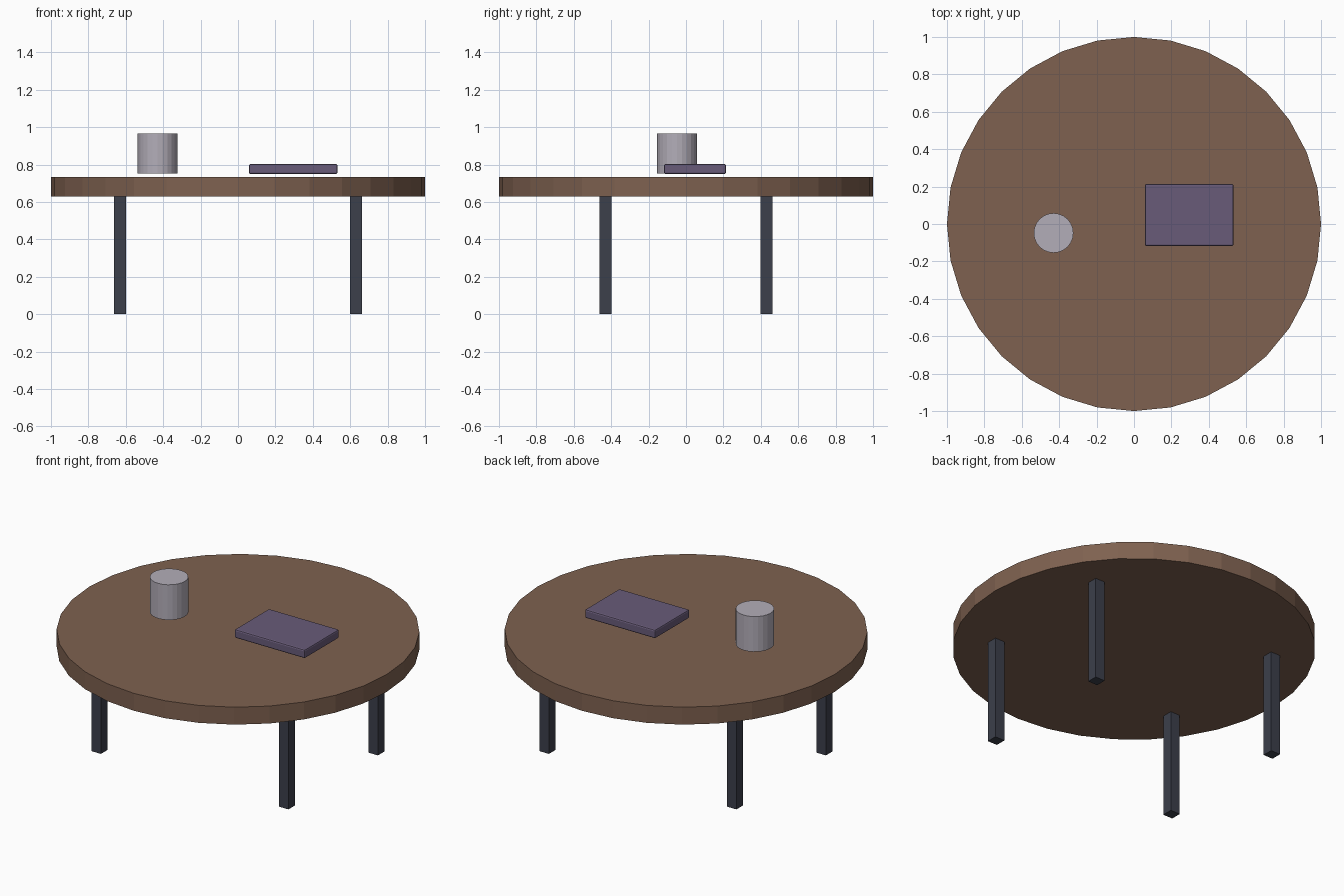
import bpy

if "Cube" in bpy.data.objects:
    bpy.data.objects.remove(bpy.data.objects["Cube"])


def paint(obj, name, color):
    mat = bpy.data.materials.get(name) or bpy.data.materials.new(name)
    mat.diffuse_color = (*color, 1)
    mat.use_nodes = True
    mat.node_tree.nodes["Principled BSDF"].inputs["Base Color"].default_value = mat.diffuse_color
    obj.data.materials.append(mat)


def box(name, center, size):
    bpy.ops.mesh.primitive_cube_add(size=1, location=center)
    obj = bpy.context.object
    obj.name = name
    obj.scale = size
    bpy.ops.object.transform_apply(location=False, rotation=False, scale=True)
    return obj


def cylinder(name, x, y, z0, z1, radius, sides):
    bpy.ops.mesh.primitive_cylinder_add(vertices=sides, radius=radius, depth=z1 - z0,
                                        location=(x, y, (z0 + z1) / 2))
    obj = bpy.context.object
    obj.name = name
    return obj


# Round table top
top = cylinder("table_top", 0, 0, 0.628, 0.734, 1.0, 32)
paint(top, "brown_wood", (0.21, 0.12, 0.08))

# Four square legs
for y, depth_name in ((-0.43, "front"), (0.43, "back")):
    for x, side_name in ((-0.631, "left"), (0.631, "right")):
        leg = box(f"{depth_name}_{side_name}_leg", (x, y, 0.314), (0.064, 0.064, 0.628))
        paint(leg, "dark_metal", (0.045, 0.05, 0.07))

# Closed cup, hovering slightly above the top
cup = cylinder("cup", -0.43, -0.048, 0.751, 0.965, 0.106, 24)
paint(cup, "pale_grey", (0.45, 0.42, 0.48))

# Book with softened edges
book = box("book", (0.295, 0.048, 0.776), (0.474, 0.332, 0.053))
bevel = book.modifiers.new("soft_edges", 'BEVEL')
bevel.width = 0.009
bevel.segments = 2
paint(book, "purple_cover", (0.14, 0.105, 0.19))
